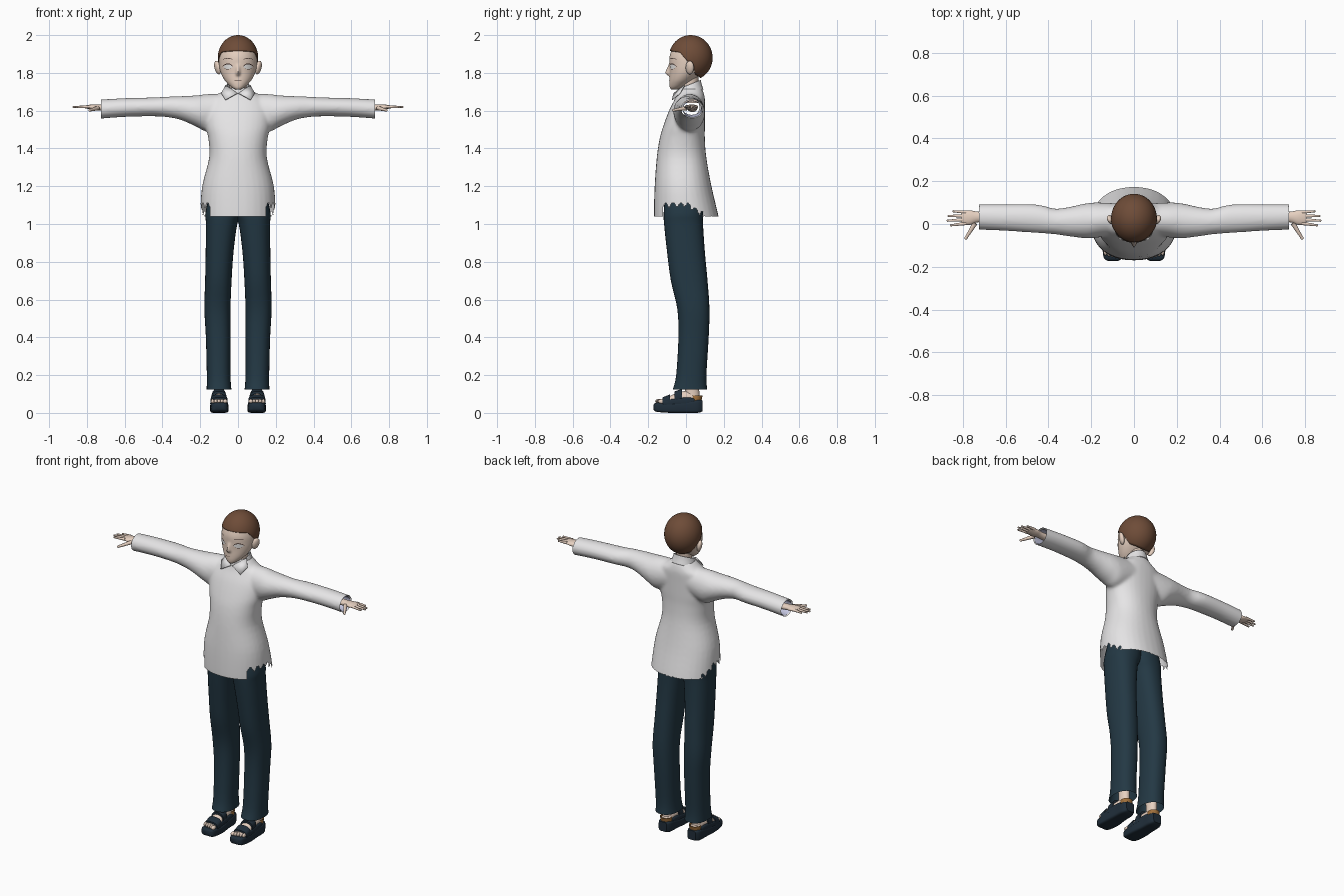
import bpy, bmesh, math
from mathutils import Vector, Matrix
from mathutils.bvhtree import BVHTree

if "Cube" in bpy.data.objects:
    bpy.data.objects.remove(bpy.data.objects["Cube"])


def material(name, code):
    rgb = [int(code[i:i + 2], 16) / 255 for i in (0, 2, 4)]
    lin = [c / 12.92 if c < 0.04 else ((c + 0.055) / 1.055) ** 2.4 for c in rgb] + [1]
    m = bpy.data.materials.new(name)
    m.use_nodes = True
    m.diffuse_color = lin
    m.node_tree.nodes["Principled BSDF"].inputs["Base Color"].default_value = lin
    return m


SKIN = material("skin", "E6D0C0")
HAIR = material("brown hair", "6E4C38")
WHITE = material("white cloth", "E6E5E6")
LINING = material("lavender lining", "C4C6E0")
NAVY = material("navy cloth", "233844")
SOLE = material("dark leather", "202E3A")
TAN = material("tan leather", "A0703C")
EYE = material("eye white", "F4F2F0")
LINE = material("dark line", "3A2A26")


def finish(name, bm, mat, mirrored=False, angle=50):
    bmesh.ops.recalc_face_normals(bm, faces=bm.faces)
    me = bpy.data.meshes.new(name)
    bm.to_mesh(me)
    bm.free()
    me.materials.append(mat)
    for p in me.polygons:
        p.use_smooth = True
    me.set_sharp_from_angle(angle=math.radians(angle))
    ob = bpy.data.objects.new(name, me)
    bpy.context.collection.objects.link(ob)
    if mirrored:
        mod = ob.modifiers.new("mirror", "MIRROR")
        mod.use_mirror_merge = False
    return ob


def solidify(ob, thickness):
    mod = ob.modifiers.new("thickness", "SOLIDIFY")
    mod.thickness = thickness


def smooth_sections(rows, steps):
    """Catmull-Rom through the section rows."""
    out = []
    for i in range(len(rows) - 1):
        p = [rows[max(i - 1, 0)], rows[i], rows[i + 1], rows[min(i + 2, len(rows) - 1)]]
        for s in range(steps):
            t = s / steps
            out.append([0.5 * (2 * b + (c - a) * t + (2 * a - 5 * b + 4 * c - d) * t * t
                        + (3 * b - a - 3 * c + d) * t ** 3) for a, b, c, d in zip(*p)])
    return out + [list(rows[-1])]


def loft(bm, rows, axis="z", n=32, steps=4, caps=True, power=2.0):
    """Rows are (position, low a, high a, low b, high b) along the axis."""
    rings = []
    for t, a0, a1, b0, b1 in smooth_sections(rows, steps):
        ring = []
        for k in range(n):
            w = 2 * math.pi * k / n
            c, s = math.cos(w), math.sin(w)
            a = (a0 + a1) / 2 + (a1 - a0) / 2 * math.copysign(abs(c) ** (2 / power), c)
            b = (b0 + b1) / 2 + (b1 - b0) / 2 * math.copysign(abs(s) ** (2 / power), s)
            ring.append(bm.verts.new({"x": (t, a, b), "y": (a, t, b), "z": (a, b, t)}[axis]))
        rings.append(ring)
    for r, q in zip(rings, rings[1:]):
        for k in range(n):
            bm.faces.new((r[k], r[(k + 1) % n], q[(k + 1) % n], q[k]))
    if caps:
        bm.faces.new(rings[0])
        bm.faces.new(rings[-1])


def lofted(name, rows, mat, mirrored=False, **kw):
    bm = bmesh.new()
    loft(bm, rows, **kw)
    return finish(name, bm, mat, mirrored)


def sym(rows):
    return [(t, -w, w, y0, y1) for t, w, y0, y1 in rows]


def ball(bm, centre, radii):
    bmesh.ops.create_uvsphere(bm, u_segments=16, v_segments=10, radius=1,
                              matrix=Matrix.Translation(centre) @ Matrix.Diagonal((*radii, 1)))


# Shirt: torso and sleeves fused, then opened at hem and cuffs
bm = bmesh.new()
loft(bm, sym([(0.98, .2, -.168, .185), (1.06, .2, -.17, .168), (1.2, .19, -.166, .135),
              (1.35, .153, -.155, .108), (1.45, .157, -.14, .1), (1.52, .172, -.12, .1),
              (1.6, .175, -.09, .1), (1.66, .15, -.06, .1), (1.69, .1, -.05, .095),
              (1.72, .062, -.04, .085)]), power=2.2)
sleeve = [(.06, -.05, .095, 1.52, 1.69), (.16, -.062, .1, 1.49, 1.688), (.22, -.067, .097, 1.515, 1.681),
          (.3, -.058, .08, 1.55, 1.677), (.37, -.048, .072, 1.565, 1.674), (.45, -.042, .09, 1.57, 1.67),
          (.6, -.032, .092, 1.567, 1.666), (.76, -.024, .092, 1.555, 1.657)]
loft(bm, sleeve, axis="x")
loft(bm, [(-t, *r) for t, *r in sleeve], axis="x")
shirt = finish("shirt", bm, WHITE)
mod = shirt.modifiers.new("fuse", "REMESH")
mod.mode, mod.voxel_size = "VOXEL", 0.009
mod = shirt.modifiers.new("soften", "SMOOTH")
mod.iterations = 6
bpy.context.view_layer.update()
fused = bpy.data.meshes.new_from_object(shirt.evaluated_get(bpy.context.evaluated_depsgraph_get()))
bm = bmesh.new()
bm.from_mesh(fused)


def beyond_edge(c):
    hem = 1.04
    if abs(c.x) > .1 and -.12 < c.y < .09:
        hem = 1.1 - max(0, c.y - .01) * .6 + .012 * math.sin(c.y * 160)
    return c.z < hem or abs(c.x) > .722


bmesh.ops.delete(bm, geom=[f for f in bm.faces if beyond_edge(f.calc_center_median())], context="FACES")
bpy.data.objects.remove(shirt)
finish("shirt", bm, WHITE, angle=80)

# Sleeve lining just inside the cuff
lofted("cuff_lining", [(.6, -.02, .08, 1.578, 1.654), (.72, -.018, .085, 1.564, 1.65)], LINING,
       True, axis="x", caps=False)

# Collar band and two pointed flaps
bm = bmesh.new()
loft(bm, sym([(1.68, .076, -.056, .092), (1.71, .067, -.05, .083), (1.735, .06, -.045, .078)]), caps=False)
for v in bm.verts:
    v.co.z += .4 * (v.co.y - .01)
solidify(finish("collar_band", bm, WHITE), .004)
bm = bmesh.new()
bm.faces.new([bm.verts.new(p) for p in ((.064, -.005, 1.733), (.003, -.062, 1.69),
                                        (.066, -.072, 1.655), (.088, -.03, 1.69))])
solidify(finish("collar_flap", bm, WHITE, True), .005)

# Neck, ears and head with a nose
lofted("neck", sym([(1.64, .05, -.03, .075), (1.72, .044, -.028, .066), (1.8, .045, -.025, .065)]), SKIN)
bm = bmesh.new()
ball(bm, (.108, .02, 1.828), (.016, .022, .036))
for v in bm.verts:
    v.co.x += .2 * (v.co.z - 1.828) + .3 * (v.co.y - .02)
finish("ear", bm, SKIN, True)
bm = bmesh.new()
loft(bm, sym([(1.712, .014, -.078, -.045), (1.722, .032, -.085, -.02), (1.74, .052, -.088, .01),
              (1.765, .073, -.088, .045), (1.8, .091, -.087, .085), (1.84, .1, -.088, .115),
              (1.89, .1, -.086, .122), (1.94, .085, -.065, .105), (1.98, .04, -.02, .06)]), n=96, steps=6)
for v in bm.verts:
    if v.co.y < 0:
        rise = max(0, min((1.85 - v.co.z) / .05, (v.co.z - 1.78) / .018, 1))
        v.co.y -= .024 * rise * math.exp(-(v.co.x / .01) ** 2)
surface = BVHTree.FromBMesh(bm)
finish("head", bm, SKIN, angle=80)


# Face details laid on the head as thin plates
def decal(name, cx, cz, width, top, bottom, mat, mirrored=True, lift=.002):
    bm = bmesh.new()
    previous = None
    for i in range(13):
        t = i / 6 - 1
        x = cx + t * width / 2
        column = []
        for k in range(4):
            z = cz + top(t) + (bottom(t) - top(t)) * k / 3
            hit = surface.ray_cast(Vector((x, -1, z)), Vector((0, 1, 0)))[0]
            column.append(bm.verts.new((x, hit.y - lift, z)))
        if previous:
            for k in range(3):
                bm.faces.new((previous[k], column[k], column[k + 1], previous[k + 1]))
        previous = column
    finish(name, bm, mat, mirrored)


arc = lambda t: 1 - t * t
decal("eye", .053, 1.832, .05, lambda t: .014 * arc(t), lambda t: -.012 * arc(t), EYE)
decal("upper_lash", .054, 1.833, .056, lambda t: .017 * arc(t) + .001, lambda t: .013 * arc(t) - .001, LINE, lift=.003)
decal("lower_lash", .055, 1.832, .036, lambda t: -.008 - .004 * arc(t), lambda t: -.0095 - .004 * arc(t), LINE, lift=.003)
decal("eyebrow", .054, 1.872, .05, lambda t: .005 * arc(t) + .001, lambda t: .004 * arc(t) - .001, LINE)
decal("mouth", 0, 1.759, .042, lambda t: .0015 - .002 * arc(t), lambda t: -.002 * arc(t), LINE, False)

# Hair: a close cap whose lower edge follows the hairline
hairline = [(0, 72), (.25, 76), (.42, 98), (.55, 112), (.65, 138), (1.01, 155)]
bm = bmesh.new()
columns = []
crown = bm.verts.new((0, .025, 2))
for k in range(64):
    a = 2 * math.pi * k / 64
    f = (1 - math.cos(a)) / 2
    for (f0, e0), (f1, e1) in zip(hairline, hairline[1:]):
        if f0 <= f < f1:
            end = math.radians(e0 + (e1 - e0) * (f - f0) / (f1 - f0))
    columns.append([bm.verts.new((.107 * math.sin(a) * math.sin(end * i / 20),
                                  .025 - .116 * math.cos(a) * math.sin(end * i / 20),
                                  1.88 + .12 * math.cos(end * i / 20))) for i in range(1, 21)])
for c, d in zip(columns, columns[1:] + columns[:1]):
    bm.faces.new((crown, c[0], d[0]))
    for i in range(19):
        bm.faces.new((c[i], c[i + 1], d[i + 1], d[i]))
solidify(finish("hair", bm, HAIR, angle=80), .006)

# Hands: palm, four fingers and a thumb
bm = bmesh.new()
loft(bm, [(.66, .008, .06, 1.592, 1.632), (.73, .008, .058, 1.6, 1.632), (.765, -.004, .064, 1.603, 1.633),
          (.795, -.002, .062, 1.61, 1.63), (.806, .006, .056, 1.614, 1.627)], axis="x", n=20)


def digit(base, tip, r):
    base, tip = Vector(base), Vector(tip)
    d = tip - base
    place = Matrix.Translation((base + tip) / 2) @ d.to_track_quat("Z", "Y").to_matrix().to_4x4()
    bmesh.ops.create_cone(bm, cap_ends=True, segments=10, radius1=r, radius2=r * .55,
                          depth=d.length, matrix=place)
    ball(bm, tip, (r * .6,) * 3)


for i, reach in enumerate((.855, .87, .865, .842)):
    y = .003 + i * .0175
    digit((.785, y, 1.621), (reach, y * 1.25 - .01, 1.619), .0088)
digit((.742, .004, 1.614), (.785, -.066, 1.602), .012)
finish("hand", bm, SKIN, True)

# Trousers
lofted("trouser_leg", [(.125, .035, .166, -.07, .112), (.2, .04, .165, -.052, .108), (.4, .04, .17, -.04, .12),
                       (.55, .04, .178, -.046, .124), (.7, .034, .174, -.08, .114), (.85, .024, .171, -.1, .1),
                       (1, .004, .17, -.116, .09), (1.06, -.02, .172, -.118, .09), (1.16, -.03, .15, -.11, .085)],
       NAVY, True, caps=False, power=2.3)

# Feet
bm = bmesh.new()
loft(bm, [(-.14, .066, .138, .045, .066), (-.1, .06, .14, .045, .082), (-.04, .066, .136, .045, .11),
          (.02, .07, .132, .05, .115), (.06, .073, .128, .05, .1), (.078, .085, .115, .06, .09)], axis="y", n=20)
loft(bm, [(.06, .072, .13, -.005, .076), (.12, .075, .128, -.004, .07), (.25, .07, .134, -.01, .075)], n=20)
for i in range(5):
    ball(bm, (.068 + i * .0165, -.146 + .004 * i, .061), (.0085 if i else .012, .017, .012))
finish("foot", bm, SKIN, True)

# Sandals: thick sole, tan heel liner and straps
lofted("sandal_sole", [(-.172, .074, .122, .018, .044), (-.155, .056, .142, .006, .054), (-.08, .05, .148, 0, .052),
                       (0, .058, .144, 0, .06), (.06, .06, .142, 0, .07), (.088, .072, .128, .008, .066)],
       SOLE, True, axis="y", power=5)
lofted("heel_liner", [(.05, .068, .133, .025, .08), (.075, .066, .135, .02, .084), (.092, .066, .135, .02, .088)],
       TAN, True, caps=False)
lofted("toe_strap", [(-.125, .056, .145, .03, .082), (-.085, .055, .146, .03, .098)], SOLE, True, axis="y", power=2.6)
lofted("instep_strap", [(-.06, .059, .143, .03, .114), (-.02, .062, .14, .03, .128)], SOLE, True, axis="y", power=2.6)
lofted("side_guard", [(-.12, .054, .147, .03, .07), (0, .06, .143, .03, .085), (.045, .064, .138, .03, .078)],
       SOLE, True, axis="y", power=4)
